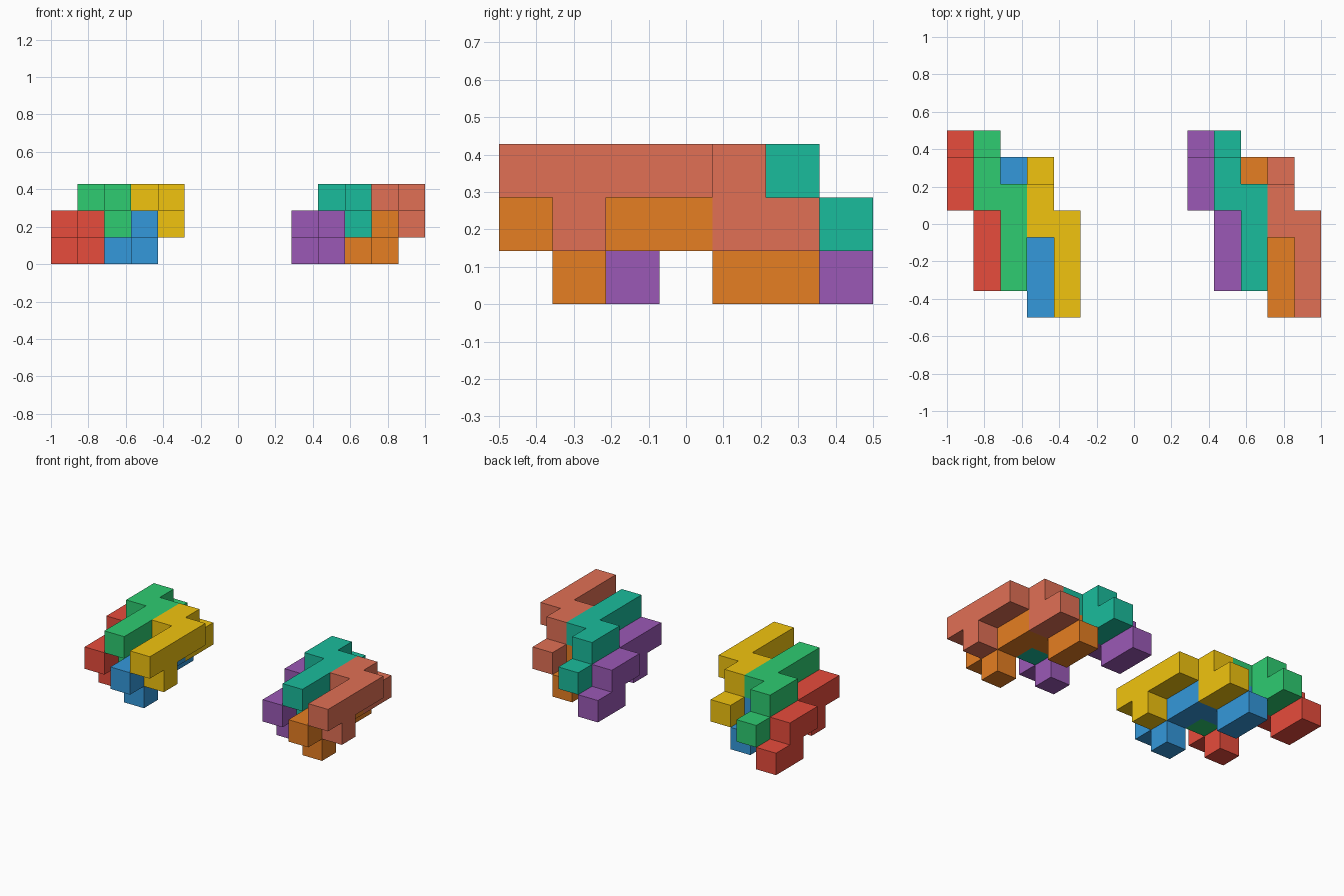
import bpy, bmesh
from mathutils import Vector

if "Cube" in bpy.data.objects:
    bpy.data.objects.remove(bpy.data.objects["Cube"])

U = 1 / 7                                   # edge of one unit cell
ORIGIN = Vector((-1, -0.5, 0))
# Nine-cell puzzle piece: long bar with a foot, then a stepped tail one column over
CELLS = {(1, 0, 1), (1, 1, 1), (1, 2, 1), (1, 3, 1), (1, 1, 0),
         (0, 3, 1), (0, 4, 1), (0, 4, 0), (0, 5, 0)}


def material(name, hexcode):
    srgb = [int(hexcode[i:i + 2], 16) / 255 for i in (0, 2, 4)]
    mat = bpy.data.materials.new(name)
    mat.diffuse_color = [((c + 0.055) / 1.055) ** 2.4 for c in srgb] + [1]
    mat.use_nodes = True
    mat.node_tree.nodes["Principled BSDF"].inputs["Base Color"].default_value = mat.diffuse_color
    return mat


def piece(name, offset, hexcode):
    """Outer skin of the cells, shifted by offset (in cells)."""
    bm = bmesh.new()
    for cell in CELLS:
        for axis in range(3):
            for side in (0, 1):
                near = list(cell)
                near[axis] += 2 * side - 1
                if tuple(near) in CELLS:
                    continue
                b, c = (axis + 1) % 3, (axis + 2) % 3
                ring = [(0, 0), (1, 0), (1, 1), (0, 1)]
                verts = []
                for u, v in (ring if side else ring[::-1]):
                    p = Vector(cell) + Vector(offset)
                    p[axis] += side
                    p[b] += u
                    p[c] += v
                    verts.append(bm.verts.new(ORIGIN + p * U))
                bm.faces.new(verts)
    bmesh.ops.remove_doubles(bm, verts=bm.verts, dist=1e-4)
    bmesh.ops.dissolve_limit(bm, angle_limit=0.01, verts=bm.verts, edges=bm.edges)
    mesh = bpy.data.meshes.new(name)
    bm.to_mesh(mesh)
    bm.free()
    mesh.materials.append(material(name, hexcode))
    bpy.context.collection.objects.link(bpy.data.objects.new(name, mesh))


# Same four-piece interlocking cluster twice, nine cells apart
offsets = [(0, 1, 0), (1, 1, 1), (2, 0, 0), (3, 0, 1)]
clusters = [
    (0, [("red", "E74C3C"), ("green", "2ECC71"), ("blue", "3498DB"), ("yellow", "F1C40F")]),
    (9, [("purple", "9B59B6"), ("teal", "1ABC9C"), ("orange", "E67E22"), ("coral", "E17055")]),
]
for shift, colours in clusters:
    for (x, y, z), (colour, code) in zip(offsets, colours):
        piece(colour + "_piece", (x + shift, y, z), code)
